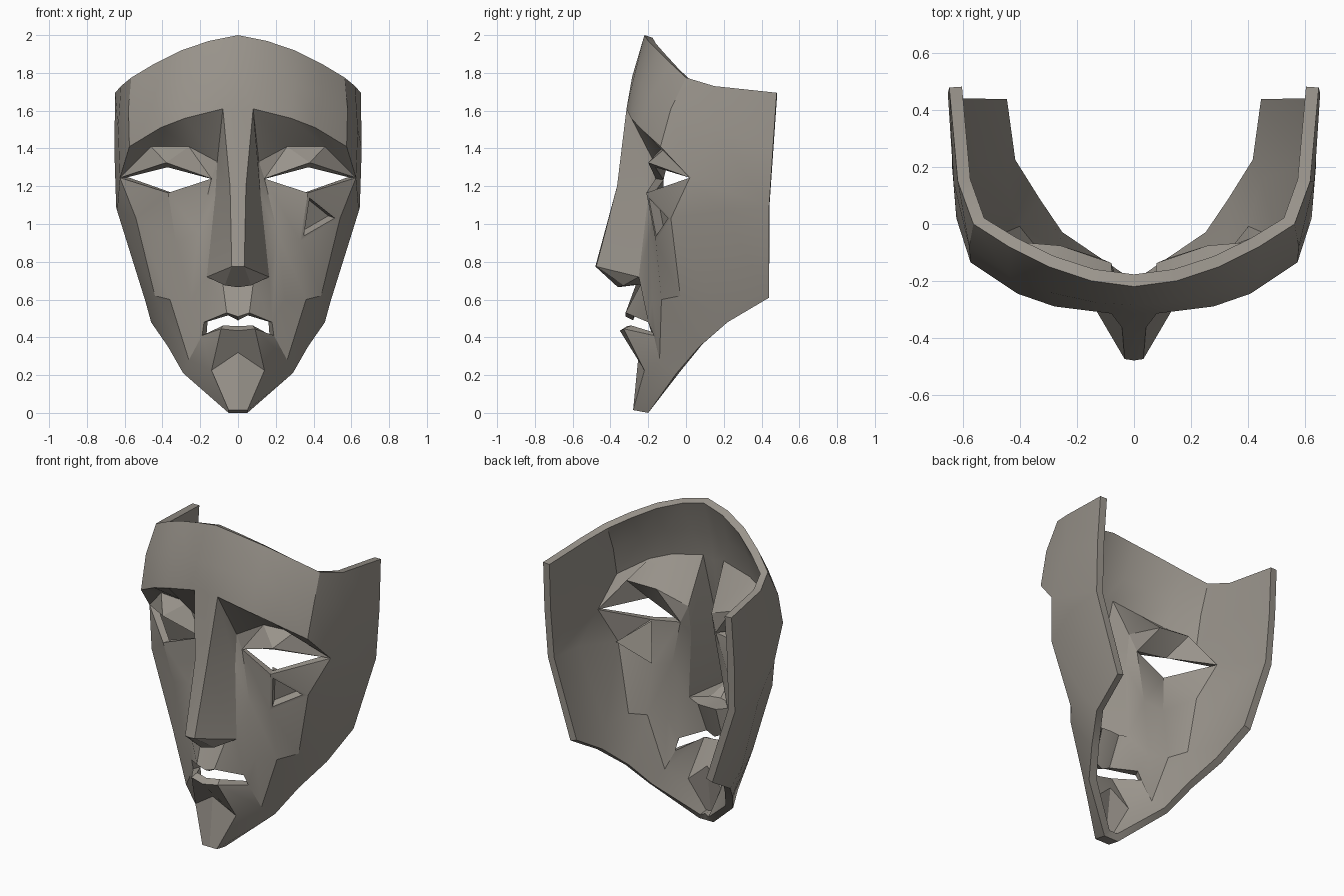
import bpy, bmesh, math
from mathutils import Vector

if "Cube" in bpy.data.objects:
    bpy.data.objects.remove(bpy.data.objects["Cube"])

bm = bmesh.new()
cache = {}


def vert(p):
    key = tuple(round(c, 4) for c in p)
    if key not in cache:
        cache[key] = bm.verts.new(key)
    return cache[key]


def face(*pts):
    """One face on the right half and its mirror image on the left."""
    made = []
    for s in (1, -1):
        vs = [vert((s * p[0] if p[0] else 0.0, p[1], p[2])) for p in pts]
        made.append(bm.faces.new(vs if s == 1 else vs[::-1]))
    return made[0]


def strip(a, b):
    """Quads between two polylines of equal length."""
    for i in range(len(a) - 1):
        face(a[i], a[i + 1], b[i + 1], b[i])


# Forehead and temples: top rim, middle, brow edge down to the eye corner
rim = [(0, -.22, 2), (.15, -.2, 1.97), (.3, -.15, 1.92), (.44, -.08, 1.85),
       (.565, 0, 1.775), (.62, .15, 1.73), (.65, .48, 1.695)]
mid = [(0, -.285, 1.78), (.13, -.277, 1.77), (.3, -.24, 1.74), (.44, -.18, 1.69),
       (.58, -.08, 1.61), (.635, .15, 1.5), (.655, .46, 1.4)]
brow = [(0, -.315, 1.6), (.08, -.315, 1.61), (.28, -.29, 1.56), (.41, -.245, 1.51),
        (.575, -.135, 1.41), (.625, .02, 1.245), (.645, .44, 1.09)]
strip(rim, mid)
strip(mid, brow)
corner = brow[5]

# Eye socket and upper lid
s0, s1, s2 = (.11, -.17, 1.33), (.26, -.12, 1.41), (.46, -.1, 1.41)
eye_in, lid_up, lid_low = (.14, -.16, 1.24), (.38, -.2, 1.325), (.37, -.21, 1.165)
strip(brow[1:4], [s0, s1, s2])
face(brow[3], brow[4], corner, s2)
face(s0, s1, eye_in)
face(s1, lid_up, eye_in)
face(s1, s2, lid_up)
face(s2, corner, lid_up)

# Nose: flat ridge, flanks, underside
ridge_c = [brow[0], (0, -.365, 1.2), (0, -.48, .775)]
ridge = [brow[1], (.042, -.365, 1.2), (.033, -.475, .775)]
nose_side, wing = (.12, -.2, 1.15), (.165, -.25, .72)
septum = [(0, -.36, .665), (.07, -.33, .675)]
lip_root = [(0, -.24, .68), (.08, -.24, .68)]
strip(ridge_c, ridge)
strip(ridge, [s0, nose_side, wing])
face(s0, eye_in, nose_side)
face(ridge_c[2], ridge[2], septum[1], septum[0])
face(ridge[2], wing, septum[1])
face(septum[0], septum[1], lip_root[1], lip_root[0])
face(septum[1], wing, lip_root[1])

# Upper lip, then lower lip and chin, leaving the mouth open
up = [(0, -.32, .51), (.06, -.32, .53), (.18, -.2, .48)]
low = [(0, -.35, .435), (.09, -.33, .445), (.19, -.17, .41)]
jowl = (.26, -.14, .28)
chin = [(0, -.25, .32), (.14, -.22, .225), jowl]
chin_front = [(0, -.28, .015), (.05, -.28, .015)]
chin_back = [(0, -.2, 0), (.05, -.2, 0)]
strip(lip_root + [wing], up)
strip(low, chin)
strip(chin[:2], chin_front)
strip(chin_front, chin_back)

# Cheek pouch below the eye
fold, bone, side = (.33, -.16, .91), (.54, -.08, 1.03), (.64, .2, 1.07)
v1, v2 = (.21, -.19, .95), (.25, -.18, .6)
pocket = face(lid_low, bone, fold)
face(lid_low, corner, bone)
face(eye_in, lid_low, fold, v1)
face(corner, brow[6], side, bone)

# Hollow between nose, mouth and cheek
jaw = [(.36, -.13, .6), (.44, -.03, .62), (.49, .15, .59), (.49, .44, .61)]
face(eye_in, v1, nose_side)
face(nose_side, v1, wing)
face(v1, v2, up[2], wing)
face(v1, fold, jaw[0], v2)
face(v2, jowl, low[2], up[2])
face(v2, jaw[0], jowl)

# Side walls and jaw edge
edge = [(.29, -.05, .21), (.37, .07, .35), (.46, .22, .48)]
strip([fold, bone, side, brow[6]], jaw)
face(jaw[2], jaw[3], edge[2])
face(jaw[1], jaw[2], edge[2], edge[1])
face(jaw[0], jaw[1], edge[1], jowl)
face(jowl, edge[1], edge[0])
face(chin[1], jowl, edge[0], chin_back[1], chin_front[1])

# Outward normals, and the small three-sided pocket in one cheek
bmesh.ops.recalc_face_normals(bm, faces=bm.faces[:])
bm.normal_update()
if pocket.normal.y > 0:
    bmesh.ops.reverse_faces(bm, faces=bm.faces[:])
bmesh.ops.inset_individual(bm, faces=[pocket], thickness=.032)
bmesh.ops.inset_individual(bm, faces=[pocket], thickness=.012, depth=-.05)

mesh = bpy.data.meshes.new("mask")
bm.to_mesh(mesh)
bm.free()
mask = bpy.data.objects.new("mask", mesh)
bpy.context.collection.objects.link(mask)

stone = bpy.data.materials.new("warm grey clay")
stone.diffuse_color = (.32, .295, .26, 1)
stone.use_nodes = True
stone.node_tree.nodes["Principled BSDF"].inputs["Base Color"].default_value = stone.diffuse_color
mesh.materials.append(stone)

# Shell thickness, added inward
solid = mask.modifiers.new("shell", 'SOLIDIFY')
solid.thickness = .045
solid.offset = -1
bpy.context.view_layer.objects.active = mask
mask.select_set(True)
bpy.ops.object.modifier_apply(modifier="shell")
bpy.ops.object.shade_smooth_by_angle(angle=math.radians(25))
